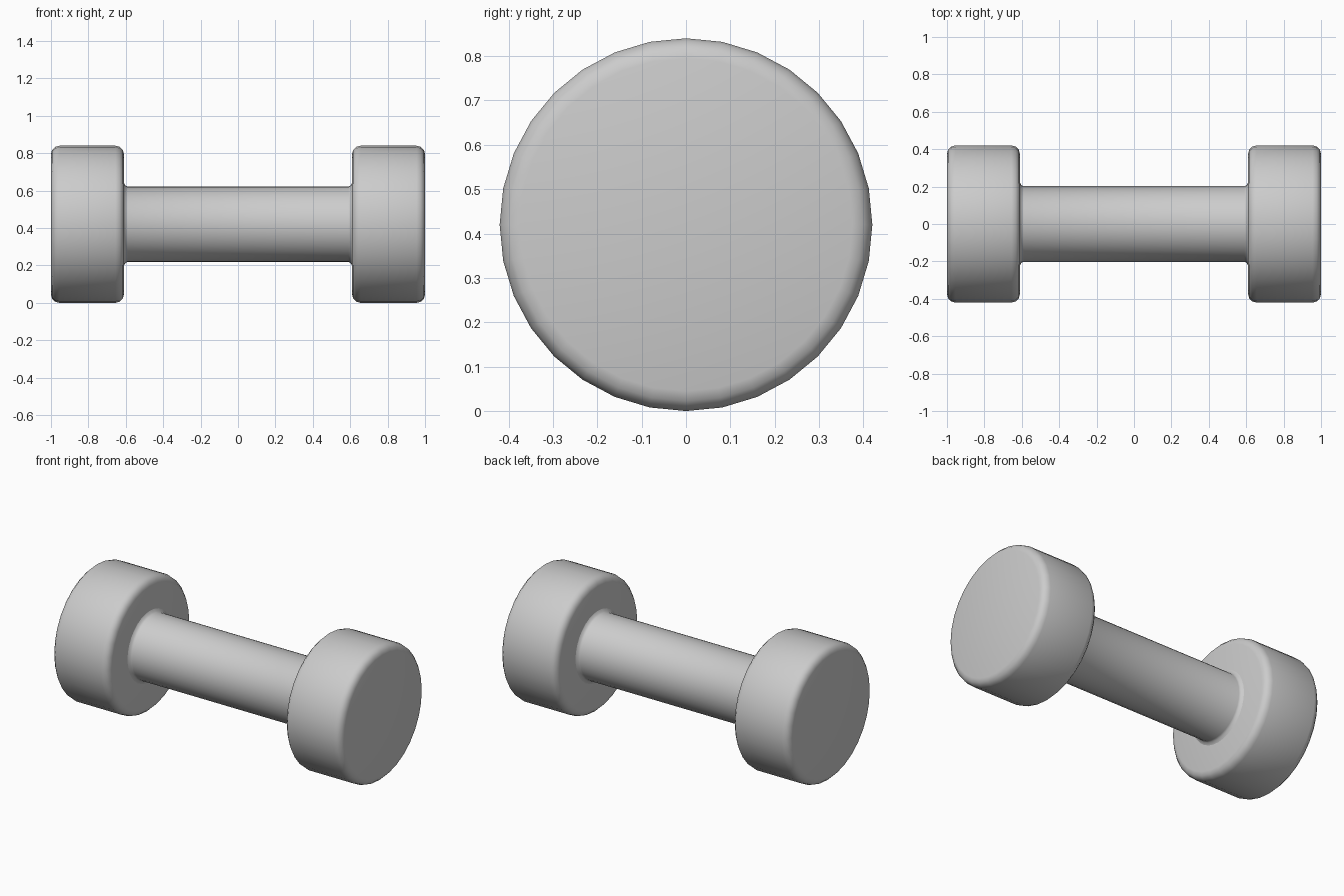
import bpy, bmesh, math

cube = bpy.data.objects.get("Cube")
if cube:
    bpy.data.objects.remove(cube, do_unlink=True)

SIDES = 32
RADIUS = 0.42
INNER, OUTER = 0.61, 1.0
BEVEL = 0.045

grey = bpy.data.materials.new("plain grey")
grey.use_nodes = True
colour = (0.6, 0.6, 0.6, 1)
grey.diffuse_color = colour
grey.node_tree.nodes["Principled BSDF"].inputs["Base Color"].default_value = colour


def lathe(name, profile, capped):
    """Turn (x, radius) points around the long axis."""
    bm = bmesh.new()
    rings = []
    for x, r in profile:
        angles = [2 * math.pi * i / SIDES for i in range(SIDES)]
        rings.append([bm.verts.new((x, r * math.sin(a), RADIUS + r * math.cos(a)))
                      for a in angles])
    for a, b in zip(rings, rings[1:]):
        for i in range(SIDES):
            j = (i + 1) % SIDES
            bm.faces.new((a[i], a[j], b[j], b[i]))
    if capped:
        bm.faces.new(rings[0])
        bm.faces.new(rings[-1])
    bmesh.ops.recalc_face_normals(bm, faces=bm.faces)
    mesh = bpy.data.meshes.new(name)
    bm.to_mesh(mesh)
    bm.free()
    mesh.materials.append(grey)
    obj = bpy.data.objects.new(name, mesh)
    bpy.context.collection.objects.link(obj)
    bpy.ops.object.select_all(action='DESELECT')
    obj.select_set(True)
    bpy.context.view_layer.objects.active = obj
    bpy.ops.object.shade_smooth_by_angle(angle=math.radians(40))


# Rounded weight profile, from the inner face to the outer face
STEPS = 3
arc = [math.pi / 2 * i / STEPS for i in range(STEPS + 1)]
rim = RADIUS - BEVEL
weight = [(INNER + BEVEL * (1 - math.sin(a)), rim + BEVEL * math.cos(a))
          for a in reversed(arc)]
weight += [(OUTER - BEVEL * (1 - math.sin(a)), rim + BEVEL * math.cos(a)) for a in arc]

for side, name in ((1, "left_weight"), (-1, "right_weight")):
    lathe(name, [(side * x, r) for x, r in weight], True)

# Handle with a small flare where it meets each weight
flare = [(0.59, 0.202), (0.602, 0.207), (INNER, 0.222)]
handle = [(-x, r) for x, r in reversed(flare)] + flare
lathe("handle", handle, False)
